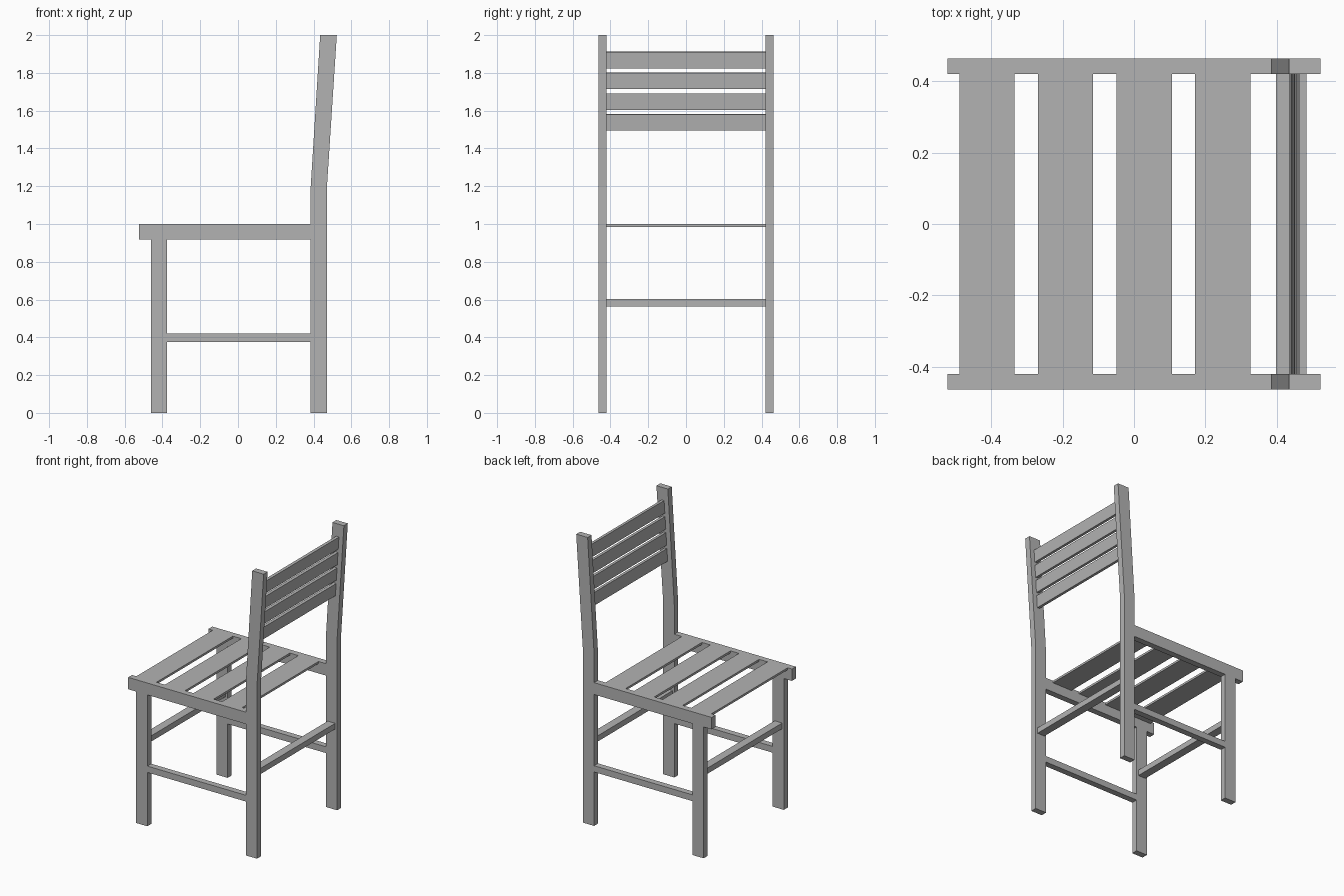
import bpy
import bmesh
import math

cube = bpy.data.objects.get("Cube")
if cube:
    bpy.data.objects.remove(cube, do_unlink=True)

grey = bpy.data.materials.new("plain_grey")
grey.use_nodes = True
colour = (0.45, 0.45, 0.45, 1)
grey.diffuse_color = colour
grey.node_tree.nodes["Principled BSDF"].inputs["Base Color"].default_value = colour

INNER, OUTER = 0.421, 0.464      # side frame thickness along y
LEAN = 0.052 / 0.8               # backward lean of the backrest


def prism(name, profile, y0, y1):
    """Extrude an x-z outline from y0 to y1."""
    bm = bmesh.new()
    face = bm.faces.new([bm.verts.new((x, y0, z)) for x, z in profile])
    out = bmesh.ops.extrude_face_region(bm, geom=[face])
    moved = [v for v in out["geom"] if isinstance(v, bmesh.types.BMVert)]
    bmesh.ops.translate(bm, verts=moved, vec=(0, y1 - y0, 0))
    bmesh.ops.recalc_face_normals(bm, faces=bm.faces)
    mesh = bpy.data.meshes.new(name)
    bm.to_mesh(mesh)
    bm.free()
    mesh.materials.append(grey)
    obj = bpy.data.objects.new(name, mesh)
    bpy.context.collection.objects.link(obj)
    return obj


def box(name, x0, x1, z0, z1, y0=-INNER, y1=INNER):
    return prism(name, [(x0, z0), (x1, z0), (x1, z1), (x0, z1)], y0, y1)


# Side frames: short leg, bent back post, seat rail and low stretcher
post = [(0.385, 0), (0.471, 0), (0.471, 1.2), (0.523, 2), (0.435, 2), (0.385, 1.2)]
for side, s in (("front", -1), ("back", 1)):
    y0, y1 = sorted((s * INNER, s * OUTER))
    box(f"short_leg_{side}", -0.461, -0.375, 0, 0.917, y0, y1)
    prism(f"back_post_{side}", post, y0, y1)
    box(f"seat_rail_{side}", -0.523, 0.385, 0.917, 1, y0, y1)
    box(f"side_stretcher_{side}", -0.375, 0.385, 0.376, 0.42, y0, y1)

# Cross stretchers between the legs and between the posts
box("leg_cross_stretcher", -0.448, -0.39, 0.563, 0.603)
box("post_cross_stretcher", 0.398, 0.456, 0.563, 0.603)

# Seat slats
for i in range(4):
    x = -0.49 + i * 0.2205
    box(f"seat_slat_{i + 1}", x, x + 0.155, 0.985, 1)

# Backrest slats, leaning with the posts
for i in range(4):
    z = 1.538 + i * 0.11
    slat = box(f"back_slat_{i + 1}", -0.0105, 0.0105, -0.0435, 0.0435)
    slat.location = (0.428 + (z - 1.2) * LEAN, 0, z)
    slat.rotation_euler.y = math.atan(LEAN)
